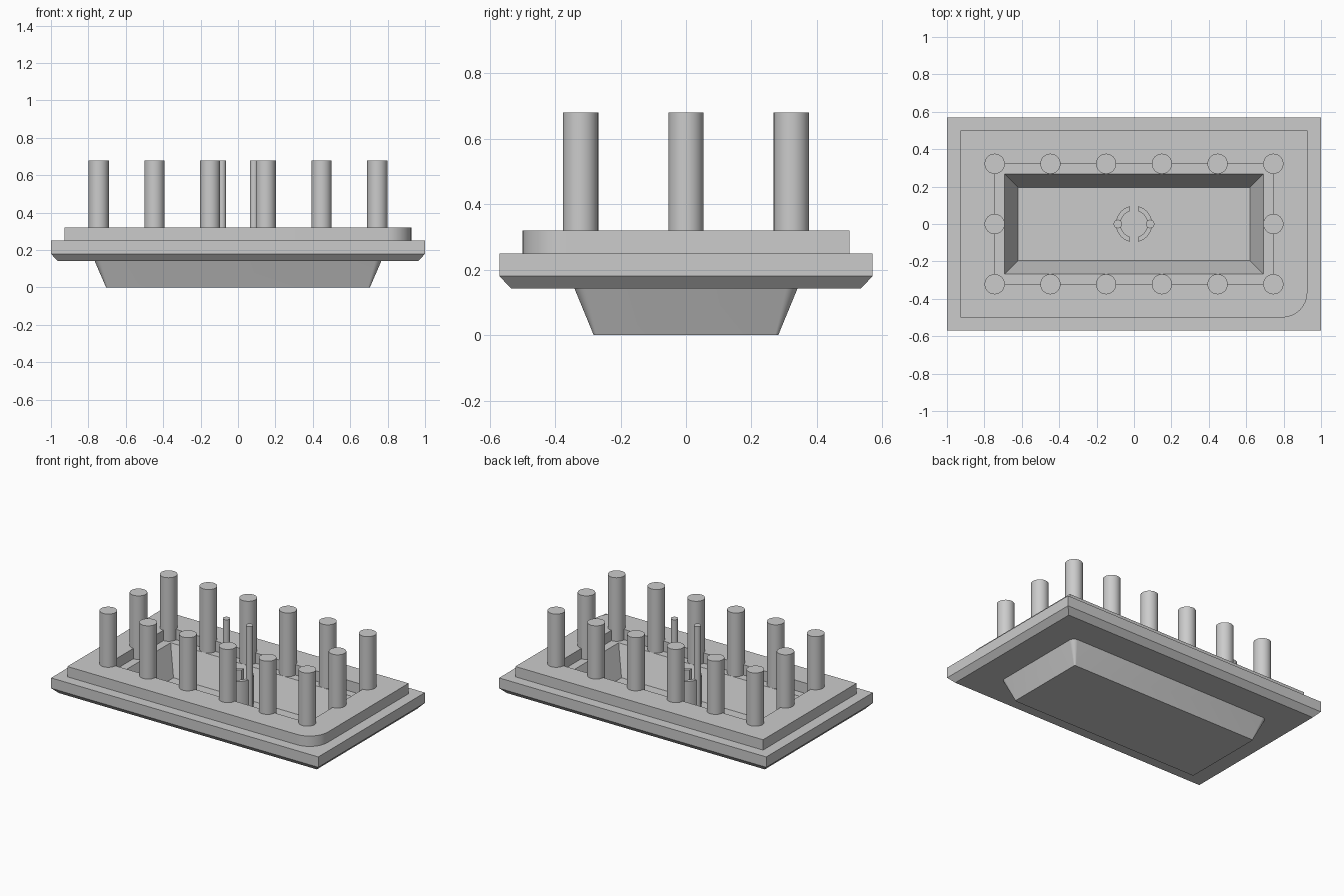
import bpy, bmesh, math

cube = bpy.data.objects.get("Cube")
if cube:
    bpy.data.objects.remove(cube, do_unlink=True)

# Single grey material
grey = bpy.data.materials.new("plain grey")
grey.use_nodes = True
colour = (0.6, 0.6, 0.6, 1)
grey.diffuse_color = colour
grey.node_tree.nodes["Principled BSDF"].inputs["Base Color"].default_value = colour


def finish(name, bm):
    bmesh.ops.recalc_face_normals(bm, faces=bm.faces)
    mesh = bpy.data.meshes.new(name)
    bm.to_mesh(mesh)
    bm.free()
    mesh.materials.append(grey)
    obj = bpy.data.objects.new(name, mesh)
    bpy.context.collection.objects.link(obj)
    bpy.ops.object.select_all(action='DESELECT')
    obj.select_set(True)
    bpy.context.view_layer.objects.active = obj
    bpy.ops.object.shade_smooth_by_angle(angle=math.radians(30))
    return obj


def rounded_ring(bm, hx, hy, z, radii, steps=8):
    """Rectangle outline; radii run back-left(+x), back(-x), front(-x), front(+x)."""
    ring = []
    for k, (sx, sy) in enumerate([(1, 1), (-1, 1), (-1, -1), (1, -1)]):
        r = radii[k]
        for i in range(steps + 1):
            a = math.pi / 2 * (k + i / steps)
            ring.append(bm.verts.new((sx * (hx - r) + r * math.cos(a),
                                      sy * (hy - r) + r * math.sin(a), z)))
    return ring


def cylinder(name, x, y, radius, z0, z1, sides=32):
    bm = bmesh.new()
    bmesh.ops.create_cone(bm, cap_ends=True, segments=sides, radius1=radius,
                          radius2=radius, depth=z1 - z0)
    bmesh.ops.translate(bm, verts=bm.verts, vec=(x, y, (z0 + z1) / 2))
    return finish(name, bm)


# Heights
TOP, LEDGE, FLOOR, PIN_TOP = 0.32, 0.25, 0.06, 0.68

# Body: tapered tray, chamfered flange, raised step with one round corner, pocket
SHARP = (0, 0, 0, 0)
TRAY = (0.035,) * 4
STEP = (0, 0, 0, 0.135)
sections = [
    (0.705, 0.282, 0, (0.01,) * 4),
    (0.767, 0.341, 0.143, TRAY),
    (0.965, 0.535, 0.143, SHARP),
    (1.0, 0.57, 0.18, SHARP),
    (1.0, 0.57, LEDGE, SHARP),
    (0.927, 0.5, LEDGE, STEP),
    (0.927, 0.5, TOP, STEP),
    (0.746, 0.323, TOP, SHARP),
    (0.746, 0.323, LEDGE, SHARP),
    (0.692, 0.268, LEDGE, SHARP),
    (0.62, 0.196, FLOOR, SHARP),
]
bm = bmesh.new()
rings = [rounded_ring(bm, *s) for s in sections]
for low, high in zip(rings, rings[1:]):
    n = len(low)
    for i in range(n):
        j = (i + 1) % n
        bm.faces.new((low[i], low[j], high[j], high[i]))
bm.faces.new(rings[0])
bm.faces.new(rings[-1])
bmesh.ops.remove_doubles(bm, verts=bm.verts, dist=0.0001)
finish("tray_body", bm)

# Pins around the pocket
spots = [(0.298 * i + 0.149, s * 0.322) for i in range(-3, 3) for s in (-1, 1)]
spots += [(-0.745, 0), (0.745, 0)]
for x, y in spots:
    cylinder("pin", x, y, 0.054, LEDGE - 0.03, PIN_TOP)

# Split collar and two thin posts in the centre
for side, label in ((1, "left"), (-1, "right")):
    bm = bmesh.new()
    outline = []
    for radius, way in ((0.097, 1), (0.072, -1)):
        limit = math.acos(0.022 / radius)
        for i in range(17):
            a = way * limit * (i / 8 - 1)
            outline.append(bm.verts.new((side * radius * math.cos(a),
                                         radius * math.sin(a), FLOOR - 0.01)))
    face = bm.faces.new(outline)
    top = bmesh.ops.extrude_face_region(bm, geom=[face])
    bmesh.ops.translate(bm, vec=(0, 0, TOP - FLOOR + 0.01),
                        verts=[v for v in top["geom"] if isinstance(v, bmesh.types.BMVert)])
    if not any(f.normal.z < 0 for f in bm.faces) and len(bm.faces) < 36:
        bm.faces.new(outline)
    finish(label + "_collar_half", bm)
    cylinder(label + "_thin_post", side * 0.086, 0, 0.023, FLOOR - 0.01, PIN_TOP, 24)
